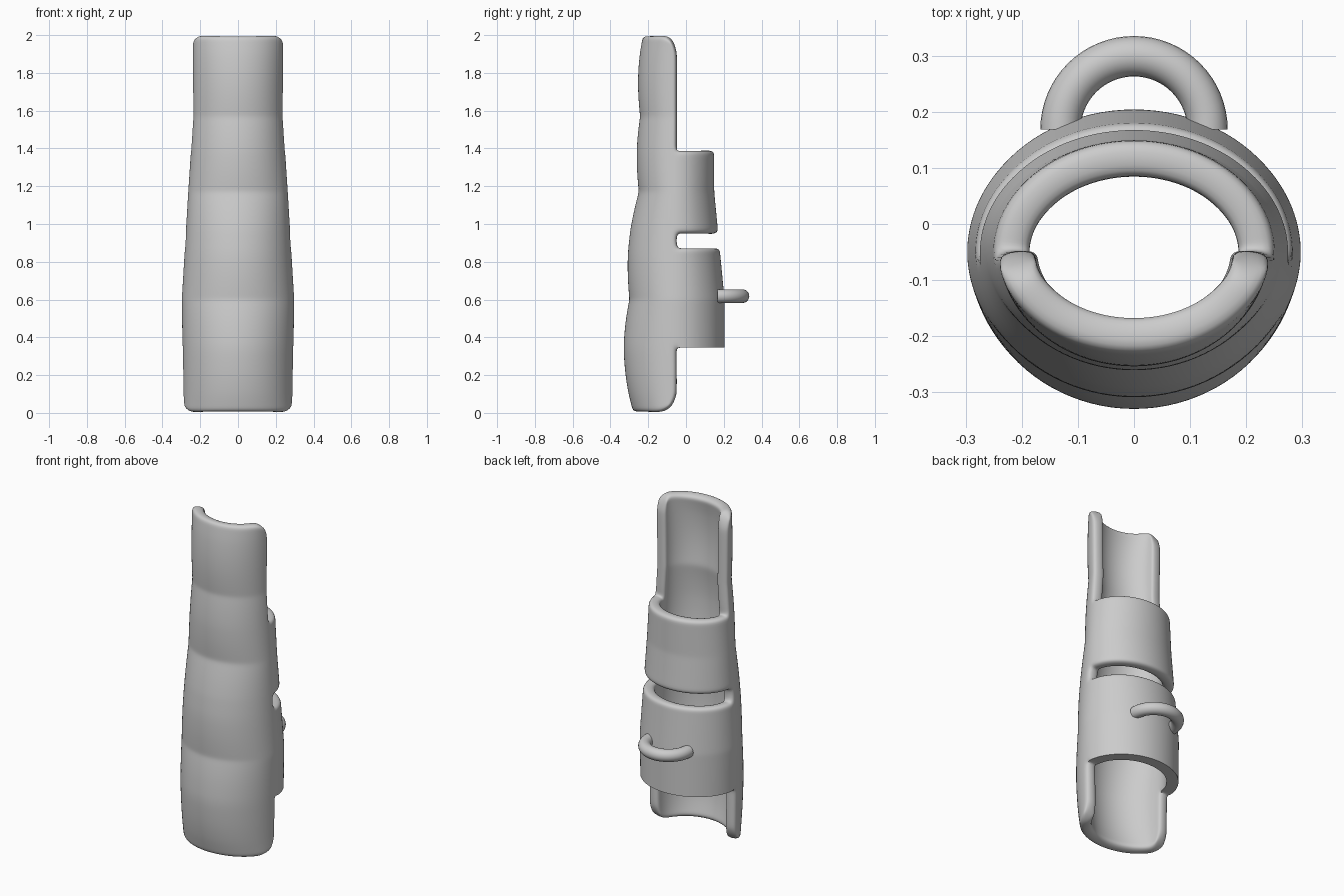
import bpy, bmesh, math
from mathutils import Matrix, Vector

cube = bpy.data.objects.get("Cube")
if cube:
    bpy.data.objects.remove(cube, do_unlink=True)

grey = bpy.data.materials.new("light_grey")
grey.use_nodes = True
grey.diffuse_color = (0.6, 0.6, 0.6, 1)
grey.node_tree.nodes["Principled BSDF"].inputs["Base Color"].default_value = (0.6, 0.6, 0.6, 1)

SPLIT_Y = -0.05      # plane where front shell meets the back bands
CORNER, CORNER_DEG = 0.12, 30
HEIGHT = 2.0
BANDS = [(0.345, 0.875), (0.95, 1.39)]

# Stations: height, half width, front depth, back depth, bulge above it
STATIONS = [(0.0, 0.287, -0.278, 0.205, 0.041),
            (0.6, 0.296, -0.300, 0.205, 0.030),
            (1.17, 0.262, -0.250, 0.150, 0.015),
            (1.57, 0.236, -0.243, 0.150, 0.020),
            (2.0, 0.241, -0.227, 0.150, 0.0)]

ROWS = [0, .035, .08, .12, .2, .305, .345, .38, .48, .57, .6, .63, .72, .8, .84, .875,
        .95, .985, 1.06, 1.14, 1.17, 1.2, 1.28, 1.355, 1.39, 1.425, 1.48, 1.54, 1.57,
        1.6, 1.7, 1.8, 1.88, 1.92, 1.965, 2.0]
QUARTER = [0, 8, 18, 30, 45, 60, 75]
HALF = QUARTER + [90] + [180 - a for a in reversed(QUARTER[1:])]
ANGLES = HALF + [180 + a for a in HALF]


def section(z):
    """Half width, front y and back y of the sleeve at a height."""
    for lo, hi in zip(STATIONS, STATIONS[1:]):
        if z <= hi[0]:
            t = (z - lo[0]) / (hi[0] - lo[0])
            w, f, b = [lo[k] + (hi[k] - lo[k]) * t for k in (1, 2, 3)]
            return w, f - lo[4] * 4 * t * (1 - t), b


def rounded(angle, z):
    """Pull the four corners of the front shell into round ones."""
    if angle <= 180 and angle != 0 and angle != 180:
        return angle, z
    edge = min(abs(angle - 180), abs(360 - angle), angle if angle == 0 else 360)
    a = 1 - min(z, HEIGHT - z) / CORNER
    b = 1 - edge / CORNER_DEG
    if a <= 0 or b <= 0:
        return angle, z
    end = (1 - a * math.sqrt(1 - b * b / 2)) * CORNER
    side = (1 - b * math.sqrt(1 - a * a / 2)) * CORNER_DEG
    new_z = end if z < 1 else HEIGHT - end
    new_angle = 180 + side if 90 < angle < 270 else 360 - side
    return new_angle, new_z


def point(angle, z):
    angle, z = rounded(angle, z)
    w, front, back = section(z)
    c, s = math.cos(math.radians(angle)), math.sin(math.radians(angle))
    depth = (back - SPLIT_Y) if s > 0 else (SPLIT_Y - front)
    return Vector((w * c * 1.008, SPLIT_Y + depth * s * 1.008, z))


def finish(name, bm):
    mesh = bpy.data.meshes.new(name)
    bm.to_mesh(mesh)
    bm.free()
    ob = bpy.data.objects.new(name, mesh)
    bpy.context.collection.objects.link(ob)
    mesh.materials.append(grey)
    return ob


def activate(ob):
    bpy.ops.object.select_all(action='DESELECT')
    ob.select_set(True)
    bpy.context.view_layer.objects.active = ob


# Sleeve: front half shell with two bands round the back
bm = bmesh.new()
grid = [[bm.verts.new(point(a, z)) for a in ANGLES] for z in ROWS]
n = len(ANGLES)
for j in range(len(ROWS) - 1):
    mid = (ROWS[j] + ROWS[j + 1]) / 2
    banded = any(lo < mid < hi for lo, hi in BANDS)
    for i in range(n):
        if ANGLES[i] >= 180 or banded:
            k = (i + 1) % n
            bm.faces.new((grid[j][i], grid[j][k], grid[j + 1][k], grid[j + 1][i]))

# Lower band keeps a crisp bottom edge
crease = bm.edges.layers.float.new("crease_edge")
for e in bm.edges:
    if e.is_boundary and all(abs(v.co.z - BANDS[0][0]) < 0.001 for v in e.verts):
        e[crease] = 1.0
bmesh.ops.delete(bm, geom=[v for v in bm.verts if not v.link_faces], context='VERTS')
sleeve = finish("splint_sleeve", bm)

wall = sleeve.modifiers.new("wall", 'SOLIDIFY')
wall.thickness = 0.065
wall.offset = -1
wall.use_even_offset = True
smooth = sleeve.modifiers.new("smooth", 'SUBSURF')
smooth.levels = smooth.render_levels = 2
activate(sleeve)
for m in ("wall", "smooth"):
    bpy.ops.object.modifier_apply(modifier=m)
bpy.ops.object.shade_smooth_by_angle(angle=math.radians(40))

# Half ring on the back of the lower band
bm = bmesh.new()
place = Matrix.Translation((0.131, 0.168, 0.618)) @ Matrix.Rotation(math.pi / 2, 4, 'X')
disc = bmesh.ops.create_circle(bm, cap_ends=True, segments=24, radius=0.036, matrix=place)
start = bm.faces[:]
bmesh.ops.spin(bm, geom=start + bm.edges[:] + bm.verts[:], cent=(0, 0.168, 0.618),
               axis=(0, 0, 1), angle=math.pi, steps=32, use_duplicate=False)
bmesh.ops.recalc_face_normals(bm, faces=bm.faces[:])
ring = finish("back_loop", bm)
activate(ring)
bpy.ops.object.shade_smooth_by_angle(angle=math.radians(40))
